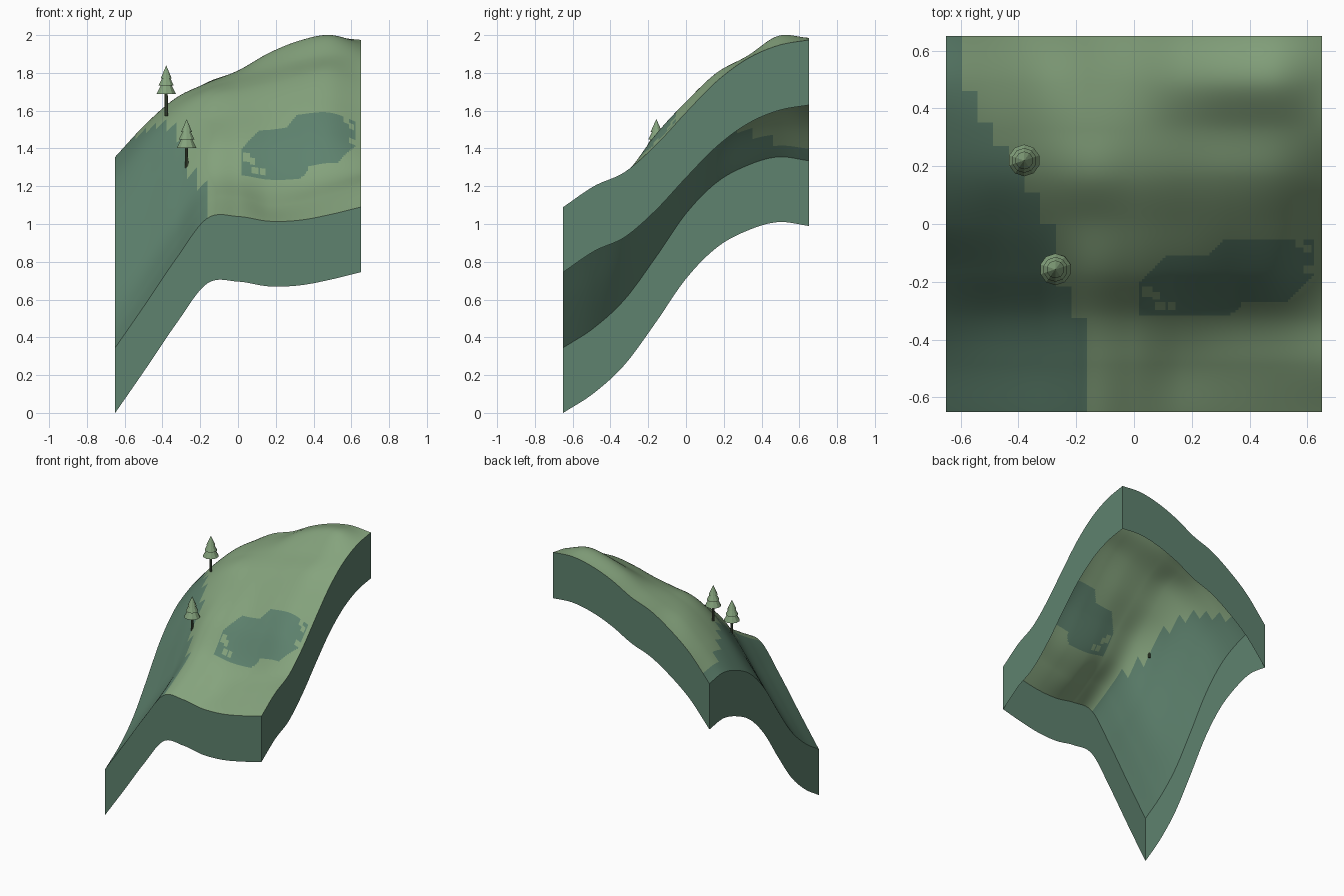
import bpy, bmesh, math
from mathutils import Matrix

cube = bpy.data.objects.get("Cube")
if cube:
    bpy.data.objects.remove(cube, do_unlink=True)

HALF = 0.65      # half width of the tile
DEPTH = 0.345    # height of the side walls
CELLS = 144      # fine cells along each side

# Control heights in hundredths: rows run front to back, columns along x
HEIGHTS = [
    [34.5, 58, 82, 103, 104, 101.5, 102, 105, 109],
    [45, 67, 90, 112, 114, 110, 111.5, 115.5, 120],
    [60, 80, 102, 123, 125, 122.5, 123, 126, 127.5],
    [82, 103, 124, 141, 144, 144, 145.5, 147, 141.5],
    [105.5, 125, 143, 154, 158, 160, 163.5, 164.5, 159],
    [122, 142, 158, 168, 171, 174, 178, 180, 175.5],
    [131, 150, 164.5, 172.5, 177.5, 182, 186, 189, 187.5],
    [135.5, 153, 167, 174.5, 181, 190, 196.5, 199.5, 194.5],
    [133.5, 152, 165, 175, 181, 189.5, 195.5, 198.5, 197.5],
]


def material(name, srgb):
    lin = [((c / 255 + 0.055) / 1.055) ** 2.4 for c in srgb] + [1.0]
    mat = bpy.data.materials.new(name)
    mat.use_nodes = True
    mat.diffuse_color = lin
    node = next(n for n in mat.node_tree.nodes if n.type == 'BSDF_PRINCIPLED')
    node.inputs["Base Color"].default_value = lin
    return mat


GRASS = material("grass green", (133, 163, 125))
TEAL = material("dull teal green", (94, 130, 110))
TRUNK = material("dark trunk green", (72, 86, 64))


def spline(values, t):
    """Smooth interpolation through evenly spaced values, t from 0 to 1."""
    last = len(values) - 1
    i = min(int(t * last), last - 1)
    f = t * last - i
    b, c = values[i], values[i + 1]
    a = values[i - 1] if i else 2 * b - c
    d = values[i + 2] if i + 2 <= last else 2 * c - b
    return b + f * ((c - a) + f * ((2 * a - 5 * b + 4 * c - d) + f * (3 * (b - c) + d - a))) / 2


def height(x, y):
    u, v = (x + HALF) / (2 * HALF), (y + HALF) / (2 * HALF)
    return spline([spline(row, u) for row in HEIGHTS], v) / 100


# Stepped edge of the steep slope: up to this y, it reaches this x
STEPS = [(-0.325, -0.165), (-0.215, -0.22), (0, -0.271), (0.108, -0.325), (0.2, -0.38),
         (0.271, -0.433), (0.352, -0.488), (0.46, -0.542), (HALF, -0.596)]
# Small notches bitten out of the pond ends
NOTCHES = [(0.045, -0.235), (0.08, -0.25), (0.09, -0.285), (0.13, -0.285),
           (0.6, -0.085), (0.57, -0.065), (0.605, -0.16)]


def is_slope(x, y):
    return x < next(edge for top, edge in STEPS if y <= top)


def is_pond(x, y):
    if any(abs(x - a) < 0.014 and abs(y - b) < 0.014 for a, b in NOTCHES):
        return False
    left = x > 0.02 and -0.32 < y < -0.11 and x - 0.65 < y < x - 0.22
    right = x < 0.62 and -0.27 < y < -0.05 and x - 0.8 < y < x - 0.37
    return left or right


def finish(bm, name, mats, smooth=False):
    mesh = bpy.data.meshes.new(name)
    bm.to_mesh(mesh)
    bm.free()
    for mat in mats:
        mesh.materials.append(mat)
    for poly in mesh.polygons:
        poly.use_smooth = smooth
    obj = bpy.data.objects.new(name, mesh)
    bpy.context.collection.objects.link(obj)
    return obj


# Ground sheet, with the slope and pond coloured by position
bm = bmesh.new()
bmesh.ops.create_grid(bm, x_segments=CELLS, y_segments=CELLS, size=HALF)
for face in bm.faces:
    c = face.calc_center_median()
    face.material_index = int(is_slope(c.x, c.y) or is_pond(c.x, c.y))
for v in bm.verts:
    v.co.z = height(v.co.x, v.co.y)
finish(bm, "ground", [GRASS, TEAL], smooth=True)

# Four side walls that follow the ground edge, open underneath
for k, side in enumerate(["front", "right", "back", "left"]):
    turn = Matrix.Rotation(k * math.pi / 2, 3, 'Z')
    bm = bmesh.new()
    pairs = []
    for i in range(CELLS + 1):
        p = turn @ bm.verts.new((-HALF + 2 * HALF * i / CELLS, -HALF, 0)).co
        z = height(p.x, p.y)
        pairs.append([bm.verts.new((p.x, p.y, h)) for h in (z - DEPTH, z)])
    for (a, b), (c, d) in zip(pairs, pairs[1:]):
        bm.faces.new((a, c, d, b))
    bmesh.ops.delete(bm, geom=[v for v in bm.verts if not v.link_faces], context='VERTS')
    finish(bm, side + "_wall", [TEAL])


def cone(bm, sides, r1, r2, low, high):
    bmesh.ops.create_cone(bm, cap_ends=True, segments=sides, radius1=r1, radius2=r2,
                          depth=high - low,
                          matrix=Matrix.Translation((0, 0, (low + high) / 2)))


# Pine trees: a thin trunk and three stacked cone tiers
TIERS = [(0.055, 0.02, 0.085, 0.15), (0.043, 0.012, 0.13, 0.19), (0.031, 0.0, 0.168, 0.238)]
for name, x, y, z in [("back", -0.38, 0.22, 1.602), ("front", -0.272, -0.157, 1.318)]:
    bm = bmesh.new()
    cone(bm, 8, 0.009, 0.008, -0.03, 0.09)
    trunk = finish(bm, name + "_tree_trunk", [TRUNK])
    bm = bmesh.new()
    for r1, r2, low, high in TIERS:
        cone(bm, 10, r1, r2, low, high)
    leaves = finish(bm, name + "_tree_leaves", [GRASS])
    trunk.location = leaves.location = (x, y, z)
